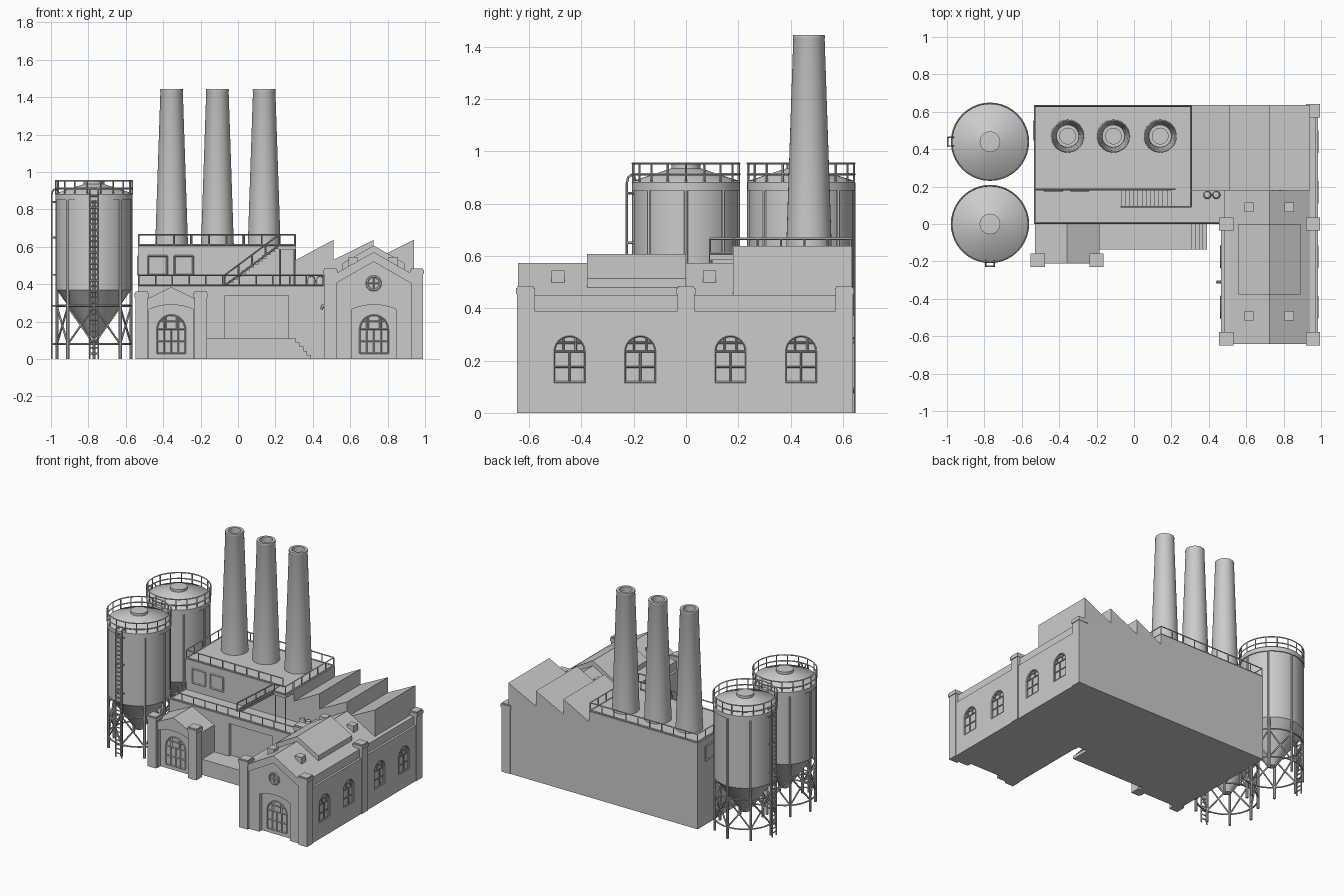
import bpy, bmesh, math
from mathutils import Vector, Matrix

if "Cube" in bpy.data.objects:
    bpy.data.objects.remove(bpy.data.objects["Cube"])

# wall mappings: (along wall, height, outward distance) -> world
def front(y): return lambda u, z, d: (u, y - d, z)
def right(x): return lambda u, z, d: (x + d, u, z)
def left(x): return lambda u, z, d: (x - d, u, z)

def finish(name, bm, smooth=False):
    bmesh.ops.recalc_face_normals(bm, faces=bm.faces)
    me = bpy.data.meshes.new(name)
    bm.to_mesh(me)
    bm.free()
    ob = bpy.data.objects.new(name, me)
    bpy.context.collection.objects.link(ob)
    if smooth:
        bpy.ops.object.select_all(action='DESELECT')
        ob.select_set(True)
        bpy.context.view_layer.objects.active = ob
        bpy.ops.object.shade_smooth_by_angle(angle=math.radians(35))
    return ob

def add_box(bm, x0, x1, y0, y1, z0, z1):
    m = Matrix.Translation(((x0+x1)/2, (y0+y1)/2, (z0+z1)/2)) @ Matrix.Diagonal((x1-x0, y1-y0, z1-z0, 1))
    bmesh.ops.create_cube(bm, size=1, matrix=m)

def boxes(name, *specs):
    bm = bmesh.new()
    for s in specs:
        add_box(bm, *s)
    return finish(name, bm)

def prism(name, pts, d0, d1, wall):
    bm = bmesh.new()
    a = [bm.verts.new(wall(u, z, d0)) for u, z in pts]
    b = [bm.verts.new(wall(u, z, d1)) for u, z in pts]
    bm.faces.new(a)
    bm.faces.new(b)
    for i in range(len(a)):
        j = (i + 1) % len(a)
        bm.faces.new((a[i], a[j], b[j], b[i]))
    return finish(name, bm)

def bars(name, paths, r, sides=6):
    bm = bmesh.new()
    for path in paths:
        for p, q in zip(path, path[1:]):
            p, q = Vector(p), Vector(q)
            m = Matrix.Translation((p + q) / 2) @ (q - p).to_track_quat('Z', 'Y').to_matrix().to_4x4()
            bmesh.ops.create_cone(bm, cap_ends=True, segments=sides, radius1=r, radius2=r,
                                  depth=(q - p).length, matrix=m)
    return finish(name, bm)

def lathe(name, profile, x, y, n=40):
    bm = bmesh.new()
    vs = [bm.verts.new((x + r, y, z)) for r, z in profile]
    es = [bm.edges.new(e) for e in zip(vs, vs[1:])]
    bmesh.ops.spin(bm, geom=vs + es, cent=(x, y, 0), axis=(0, 0, 1), angle=2*math.pi, steps=n)
    bmesh.ops.remove_doubles(bm, verts=bm.verts, dist=1e-5)
    return finish(name, bm, True)

def arch(c, w, z0, spring, rise, n=12):
    h = w / 2
    R = (h*h + rise*rise) / (2*rise)
    a = math.asin(min(1, h / R))
    arc = [(c + R*math.sin(a - 2*a*i/n), spring + rise - R + R*math.cos(a - 2*a*i/n)) for i in range(n + 1)]
    return [(c - h, z0), (c + h, z0)] + arc

def cut(targets, cutter):
    for ob in targets:
        m = ob.modifiers.new('cut', 'BOOLEAN')
        m.operation, m.solver, m.object = 'DIFFERENCE', 'EXACT', cutter
        bpy.context.view_layer.objects.active = ob
        bpy.ops.object.modifier_apply(modifier=m.name)
    bpy.data.objects.remove(cutter)

def window_bars(name, c, w, z0, spring, wall, d=0.0):
    outline = arch(c, w, z0, spring, w/2)
    rise = w / 2
    inner = w * 0.2
    side = spring + math.sqrt(rise*rise - inner*inner)
    segs = [outline + outline[:1], [(c - w/2, spring), (c + w/2, spring)],
            [(c, z0), (c, spring)],
            [(c - w/2, (z0 + spring)/2), (c + w/2, (z0 + spring)/2)]]
    segs += [[(c + s*inner, spring), (c + s*inner, side)] for s in (-1, 1)]
    segs.append([(c - w*.4, spring + w*.28), (c + w*.4, spring + w*.28)])
    bars(name, [[wall(u, z, d) for u, z in s] for s in segs], 0.004, 4)

def railing(name, corners, h, step=0.09, closed=False):
    pts = [Vector(p) for p in corners] + ([Vector(corners[0])] if closed else [])
    up = Vector((0, 0, h))
    paths = [[p + up for p in pts], [p + Vector((0, 0, .005)) for p in pts]]
    for p, q in zip(pts, pts[1:]):
        n = max(1, round((q - p).length / step))
        paths += [[p.lerp(q, i/n), p.lerp(q, i/n) + up] for i in range(n + 1)]
    bars(name, paths, 0.0045, 4)

def pilaster(name, x, y, top):
    boxes(name, (x-.033, x+.033, y-.033, y+.033, 0, top-.03),
          (x-.038, x+.038, y-.036, y+.036, top-.03, top-.008),
          (x-.033, x+.033, y-.031, y+.031, top-.008, top))

# main blocks
main = boxes('main_block', (-.535, .31, .18, .635, 0, .605))
low = boxes('low_front_block', (-.535, .5, 0, .18, 0, .39))
cut([low], boxes('loading_cutter', (-.07, .27, -.05, .02, .11, .34)))

# gabled hall and sawtooth wing
hall = prism('gabled_hall', [(.465, 0), (.985, 0), (.985, .39), (.97, .39), (.97, .45), (.94, .45), (.725, .572),
             (.51, .45), (.48, .45), (.48, .39), (.465, .39)], -.18, .642, front(0))
wing = prism('sawtooth_wing', [(.31, 0), (.985, 0), (.985, .39), (.97, .39), (.97, .45), (.94, .45), (.94, .637),
             (.725, .53), (.725, .637), (.51, .53), (.51, .637), (.31, .53)], -.635, -.18, front(0))
prism('roof_monitor', [(.56, .46), (.89, .46), (.89, .513), (.725, .607), (.56, .513)], 0, .378, front(0))
boxes('roof_vents', *[(x-.025, x+.025, y-.025, y+.025, .47, .545) for x in (.615, .83) for y in (.09, -.49)])
for i, (x, y) in enumerate([(.493, -.613), (.957, -.613), (.493, 0), (.957, 0), (.957, .605)]):
    pilaster(f'hall_pilaster_{i}', x, y, .485)

# side windows of the hall
for i, y in enumerate((-.445, -.175, .17, .44)):
    c = prism('window_cutter', arch(y, .12, .115, .235, .06), -.015, .05, right(.985))
    cut([wing] if y > .3 else [hall, wing] if y > .1 else [hall], c)
    window_bars(f'side_window_{i}', y, .118, .117, .2352, right(.982))
for i, y in enumerate((-.445, -.175)):
    window_bars(f'inner_window_{i}', y, .118, .117, .2352, left(.463))

# left entrance with gable
entry = prism('entrance_block', [(-.53, 0), (-.185, 0), (-.185, .30), (-.357, .385), (-.53, .30)], 0, .21, front(0))
for i, x in enumerate((-.515, -.2)):
    pilaster(f'entrance_pilaster_{i}', x, -.193, .36)

# recessed gable panel, portals and their glazing
cut([hall], prism('panel_cutter', [(.525, -.1), (.925, -.1), (.925, .405), (.725, .52), (.525, .405)],
                  -.012, .1, front(-.642)))
for n, ob, x, y in (('hall', hall, .727, -.63), ('entrance', entry, -.357, -.21)):
    cut([ob], prism('portal_cutter', arch(x, .24, -.1, .265, .025), -.03, .1, front(y)))
    w = front(y + .028)
    window_bars(n + '_portal_window', x, .15, .03, .16, w)
    bars(n + '_portal_mullions', [[w(x + s, .03, 0), w(x + s, .225, 0)] for s in (-.038, .038)], .004, 4)

# round gable window
ring = [(.725 + .036*math.cos(i*math.pi/10), -.632, .405 + .036*math.sin(i*math.pi/10)) for i in range(21)]
spokes = [[ring[i], ring[i + 10]] for i in (0, 5)]
bars('round_window', [ring], .007)
bars('round_window_spokes', spokes, .004, 4)

# loading dock and steps
boxes('loading_dock', (-.185, .31, -.135, 0, 0, .11),
      *[(.31 + .02*i, .33 + .02*i, -.135, 0, 0, .088 - .022*i) for i in range(4)])

# upper square windows
def square_window(name, c, z, wall, s=.05):
    q = [(c-s, z-s), (c+s, z-s), (c+s, z+s), (c-s, z+s), (c-s, z-s)]
    bars(name, [[wall(u, v, 0) for u, v in q]], .005, 4)
square_window('upper_window_a', -.43, .5, front(.18))
square_window('upper_window_b', -.29, .5, front(.18))
square_window('upper_side_window', .5, .5, left(-.535))

# outside stair and landing
N = 13
dx, dz = .29/N, .215/N
boxes('stair_treads', *[(-.07 + i*dx, -.07 + (i+1)*dx, .095, .18, .39 + i*dz, .39 + (i+1)*dz) for i in range(N)],
      (.22, .31, .09, .18, .585, .605))
railing('stair_railing', [(-.07, .092, .39), (.22, .092, .605), (.305, .092, .605), (.305, .18, .605)], .06)
bars('landing_legs', [[(x, .097, .39), (x, .097, .6)] for x in (.225, .303)], .005, 4)

# roof railings
railing('main_roof_railing', [(.22, .185, .605), (-.53, .185, .605), (-.53, .63, .605), (.305, .63, .605),
                              (.305, .185, .605)], .06)
railing('low_roof_railing', [(-.53, .175, .39), (-.53, .005, .39), (.455, .005, .39)], .058)

# small roof ducts and wall lamp
for i, x in enumerate((.392, .44)):
    lathe(f'roof_duct_{i}', [(0, .39), (.02, .39), (.022, .42), (.016, .438), (0, .445)], x, .155, 16)
bars('wall_lamp', [[(.47, -.31, .27), (.455, -.31, .29), (.445, -.31, .265)]], .008)

# chimneys
for i, x in enumerate((-.355, -.11, .14)):
    lathe(f'chimney_{i}', [(.088, .6), (.06, 1.43), (.062, 1.435), (.06, 1.445), (.042, 1.445), (.042, 1.3), (0, 1.3)],
          x, .47)

# silos
X = -.77
for k, (cy, ladder_angle) in enumerate([(0, -math.pi/2), (.44, math.pi)]):
    def P(r, a, z): return (X + r*math.cos(a), cy + r*math.sin(a), z)
    lathe(f'silo_body_{k}', [(0, .12), (.025, .12), (.195, .365), (.2, .37), (.2, .85), (.207, .85), (.207, .88),
                             (.2, .888), (.055, .935), (.055, .953), (0, .957)], X, cy, 48)
    A = [i*math.pi/4 for i in range(8)]
    bars(f'silo_legs_{k}', [[P(.198, a, 0), P(.198, a, .85)] for a in A], .009, 8)
    braces = []
    for a in A:
        b = a + math.pi/4
        braces += [[P(.198, a, .08), P(.198, b, .28)], [P(.198, b, .08), P(.198, a, .28)]]
    circle = [i*math.pi/20 for i in range(41)]
    braces += [[P(.198, a, z) for a in circle] for z in (.08, .285)]
    bars(f'silo_braces_{k}', braces, .0055)
    rail = [[P(.205, a, z) for a in circle] for z in (.912, .953)]
    rail += [[P(.205, i*math.pi/9, .88), P(.205, i*math.pi/9, .955)] for i in range(18)]
    bars(f'silo_top_railing_{k}', rail, .0045, 4)
    # ladder with curved top
    out = Vector((math.cos(ladder_angle), math.sin(ladder_angle), 0))
    side = Vector((-out.y, out.x, 0)) * .023
    base = Vector((X, cy, 0))
    def L(r, s, z): return base + out*r + side*s + Vector((0, 0, z))
    lad = [[L(.226, s, 0), L(.226, s, .88), L(.221, s, .9), L(.21, s, .91), L(.195, s, .9), L(.195, s, .885)]
           for s in (-1, 1)]
    lad += [[L(.226, -1, .03*i), L(.226, 1, .03*i)] for i in range(1, 30)]
    lad += [[L(.19, s, z), L(.226, s, z)] for s in (-1, 1) for z in (.08, .285, .45, .65, .84)]
    bars(f'silo_ladder_{k}', lad, .0045, 6)
